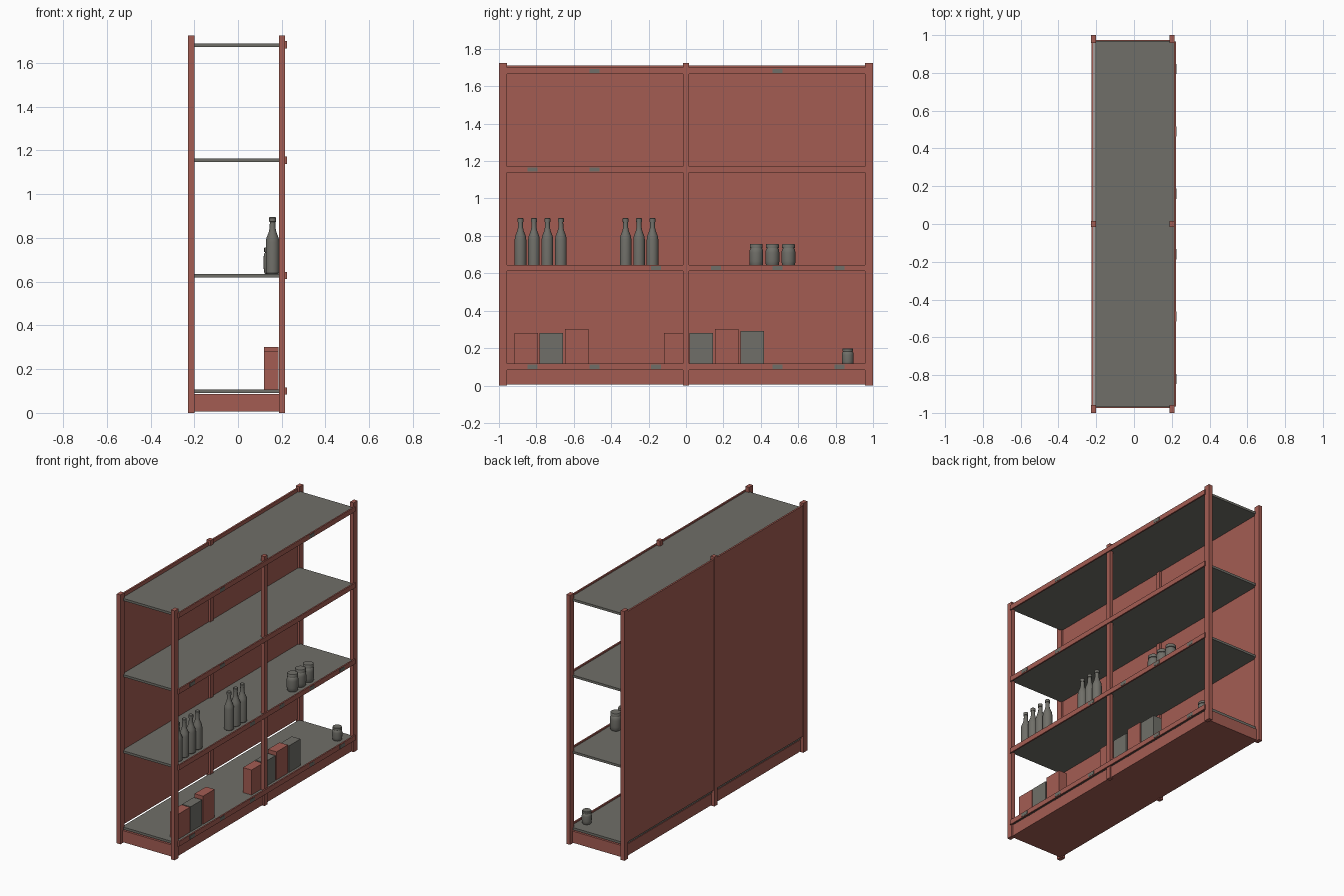
import bpy, bmesh, math

default = bpy.data.objects.get("Cube")
if default:
    bpy.data.objects.remove(default, do_unlink=True)


def material(name, rgb):
    m = bpy.data.materials.new(name)
    m.diffuse_color = (*rgb, 1)
    m.use_nodes = True
    m.node_tree.nodes["Principled BSDF"].inputs["Base Color"].default_value = (*rgb, 1)
    return m


RED = material("brick red", (0.37, 0.108, 0.086))
GREY = material("warm grey", (0.162, 0.159, 0.14))


def finish(name, bm, mat):
    mesh = bpy.data.meshes.new(name)
    bmesh.ops.recalc_face_normals(bm, faces=bm.faces[:])
    bm.to_mesh(mesh)
    bm.free()
    mesh.materials.append(mat)
    obj = bpy.data.objects.new(name, mesh)
    bpy.context.collection.objects.link(obj)
    return obj


def box(name, x, y, z, mat):
    """Box from (low, high) ranges on each axis."""
    bm = bmesh.new()
    bmesh.ops.create_cube(bm, size=1)
    for v in bm.verts:
        for axis, (low, high) in enumerate((x, y, z)):
            v.co[axis] = low if v.co[axis] < 0 else high
    return finish(name, bm, mat)


def lathe(name, profile, x, y, z, mat, sides=20):
    """Closed solid turned from (radius, height) points."""
    bm = bmesh.new()
    rings = []
    for r, h in profile:
        rings.append([bm.verts.new((x + r * math.cos(math.tau * i / sides),
                                    y + r * math.sin(math.tau * i / sides), z + h))
                      for i in range(sides)])
    for a, b in zip(rings, rings[1:]):
        for i in range(sides):
            j = (i + 1) % sides
            bm.faces.new((a[i], a[j], b[j], b[i]))
    bm.faces.new(rings[0])
    bm.faces.new(rings[-1])
    obj = finish(name, bm, mat)
    bpy.ops.object.select_all(action="DESELECT")
    obj.select_set(True)
    bpy.context.view_layer.objects.active = obj
    bpy.ops.object.shade_smooth_by_angle(angle=math.radians(35))
    return obj


# Upright posts, front and back rows
HEIGHT = 1.725
for row, x in (("back", (-0.228, -0.2)), ("front", (0.187, 0.215))):
    for place, y in (("right", (-1, -0.957)), ("middle", (-0.016, 0.016)), ("left", (0.957, 1))):
        box(f"{row}_post_{place}", x, y, (0, HEIGHT), RED)

# Back panel and plinth
box("back_panel", (-0.226, -0.214), (-0.97, 0.97), (0.114, 1.71), RED)
box("plinth", (-0.208, 0.203), (-0.975, 0.975), (0.006, 0.086), RED)

# Shelves with a front rail and price tags on each
tags = {0.107: (-0.82, -0.49, -0.16, 0.49, 0.82),
        0.635: (-0.16, 0.16, 0.49, 0.82),
        1.162: (-0.82, -0.49),
        1.689: (-0.49, 0.49)}
for level, (top, places) in enumerate(tags.items()):
    box(f"shelf_{level}", (-0.21, 0.214), (-0.968, 0.968), (top - 0.016, top), GREY)
    box(f"shelf_rail_{level}", (0.213, 0.223), (-0.966, 0.966), (top - 0.024, top + 0.01), RED)
    for n, y in enumerate(places):
        box(f"price_tag_{level}_{n}", (0.222, 0.2245), (y - 0.027, y + 0.027),
            (top - 0.018, top + 0.004), GREY)

LOW, MID, STOCK_X = 0.107, 0.635, 0.158

# Bottles in two groups
bottle = [(0.027, 0), (0.031, 0.005), (0.031, 0.145), (0.028, 0.165), (0.018, 0.19),
          (0.0135, 0.21), (0.0125, 0.238), (0.0155, 0.239), (0.0155, 0.257), (0.013, 0.26)]
for group, (start, count) in enumerate(((-0.885, 4), (-0.323, 3))):
    for n in range(count):
        lathe(f"bottle_{group}_{n}", bottle, STOCK_X, start + 0.072 * n, MID, GREY)

# Jars with lids
jar = [(0.03, 0), (0.035, 0.008), (0.037, 0.03), (0.037, 0.075), (0.035, 0.092),
       (0.03, 0.099), (0.034, 0.1), (0.034, 0.119), (0.032, 0.122)]
for n in range(3):
    lathe(f"jar_{n}", jar, STOCK_X - 0.004, 0.376 + 0.086 * n, MID, GREY)
small = [(r * 0.85, h * 0.75) for r, h in jar]
lathe("small_jar", small, STOCK_X - 0.004, 0.865, LOW, GREY)

# Cartons on the bottom shelf: start y, top height, colour
cartons = [(-0.917, 0.28, RED), (-0.783, 0.28, GREY), (-0.647, 0.301, RED),
           (-0.118, 0.28, RED), (0.018, 0.28, GREY), (0.156, 0.301, RED), (0.291, 0.291, GREY)]
for n, (y, top, mat) in enumerate(cartons):
    box(f"carton_{n}", (0.12, 0.186), (y, y + 0.126), (LOW, top), mat)
